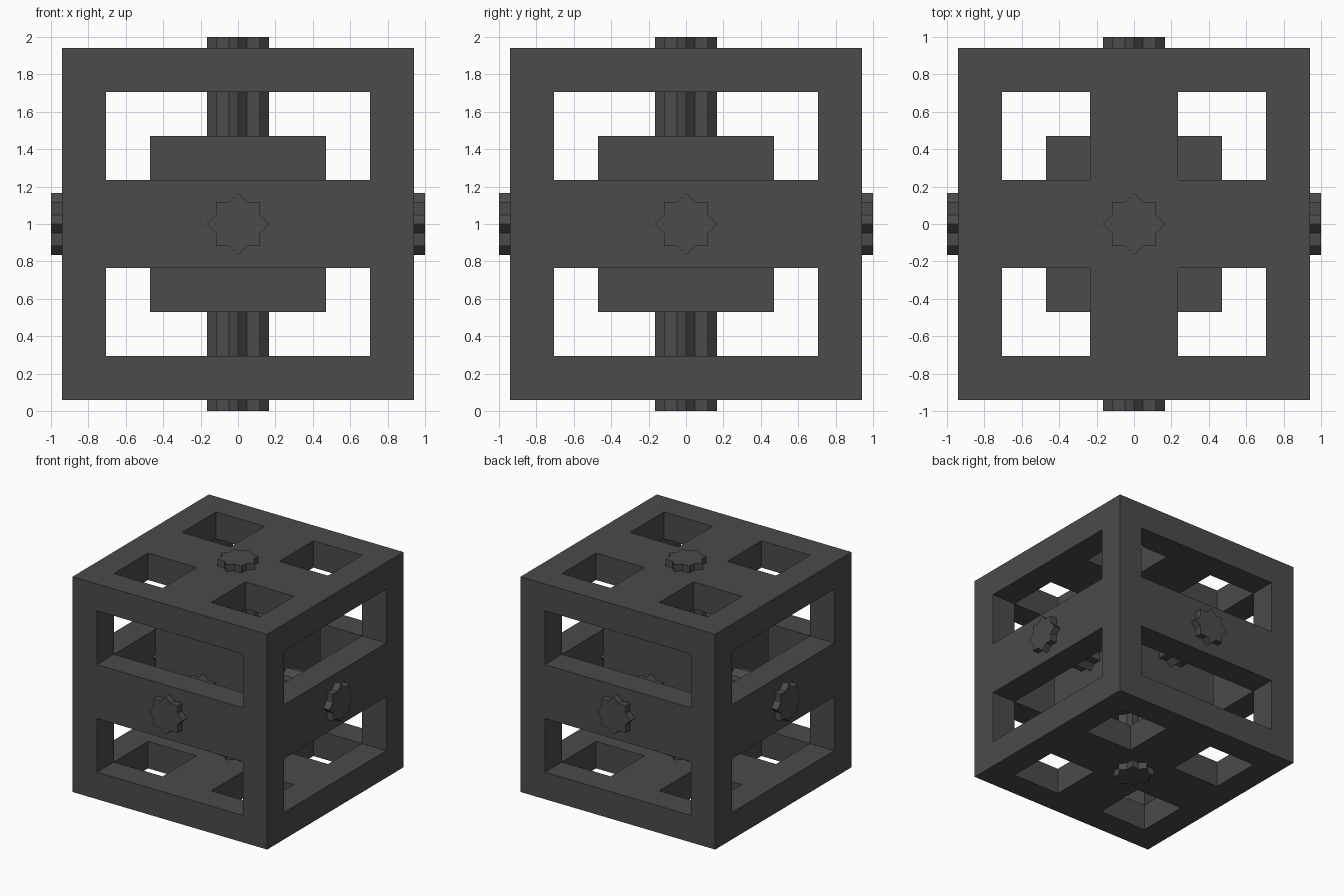
import bpy
import bmesh
from math import cos, sin, pi, sqrt
from itertools import product
from mathutils import Matrix, Vector

cube = bpy.data.objects.get("Cube")
if cube:
    bpy.data.objects.remove(cube, do_unlink=True)

U = 0.235                      # wall thickness, the unit of the whole design
CENTRE = Vector((0, 0, 1))

grey = bpy.data.materials.new("dark_grey")
grey.use_nodes = True
COLOUR = (0.07, 0.07, 0.07, 1)
grey.diffuse_color = COLOUR
grey.node_tree.nodes["Principled BSDF"].inputs["Base Color"].default_value = COLOUR


def finish(name, bm):
    bmesh.ops.recalc_face_normals(bm, faces=bm.faces)
    mesh = bpy.data.meshes.new(name)
    bm.to_mesh(mesh)
    bm.free()
    mesh.materials.append(grey)
    obj = bpy.data.objects.new(name, mesh)
    obj.location = CENTRE
    bpy.context.collection.objects.link(obj)
    return obj


# Cage: hollow cube with slots in the sides and four windows in top and bottom
EDGES = [-4 * U, -3 * U, -U, U, 3 * U, 4 * U]


def solid(cell):
    if max(cell) > 2 or min(cell) < -2:
        return False
    outer = [abs(c) == 2 for c in cell]
    if sum(outer) != 1:
        return sum(outer) > 1              # edge bars and corners
    if outer[2]:
        return 0 in cell[:2]               # cross on top and bottom
    return cell[2] == 0                    # band around the sides


bm = bmesh.new()
for cell in product(range(-2, 3), repeat=3):
    if not solid(cell):
        continue
    for axis, side in product(range(3), (-1, 1)):
        beyond = list(cell)
        beyond[axis] += side
        if solid(tuple(beyond)):
            continue
        a, b = (axis + 1) % 3, (axis + 2) % 3
        corners = []
        for da, db in ((0, 0), (1, 0), (1, 1), (0, 1)):
            p = Vector()
            p[axis] = EDGES[cell[axis] + 2 + (side > 0)]
            p[a] = EDGES[cell[a] + 2 + da]
            p[b] = EDGES[cell[b] + 2 + db]
            corners.append(bm.verts.new(p))
        bm.faces.new(corners)
bmesh.ops.remove_doubles(bm, verts=bm.verts, dist=0.001)
finish("cage", bm)

# Solid cube held in the middle
bm = bmesh.new()
bmesh.ops.create_cube(bm, size=4 * U)
finish("core_block", bm)

# Eight-pointed star shafts running along each axis
R_TIP = U / sqrt(2)
R_NOTCH = R_TIP * cos(pi / 4) / cos(pi / 8)
TURNS = {
    "vertical_shaft": Matrix.Identity(3),
    "side_shaft": Matrix.Rotation(pi / 2, 3, "Y"),
    "front_shaft": Matrix.Rotation(pi / 2, 3, "X"),
}
for name, turn in TURNS.items():
    bm = bmesh.new()
    ring = []
    for i in range(16):
        r = R_NOTCH if i % 2 else R_TIP
        ring.append(bm.verts.new((r * cos(i * pi / 8), r * sin(i * pi / 8), -1)))
    base = bm.faces.new(ring)
    top = bmesh.ops.extrude_face_region(bm, geom=[base], use_keep_orig=True)
    moved = [g for g in top["geom"] if isinstance(g, bmesh.types.BMVert)]
    bmesh.ops.translate(bm, verts=moved, vec=(0, 0, 2))
    bmesh.ops.transform(bm, matrix=turn.to_4x4(), verts=bm.verts)
    finish(name, bm)
